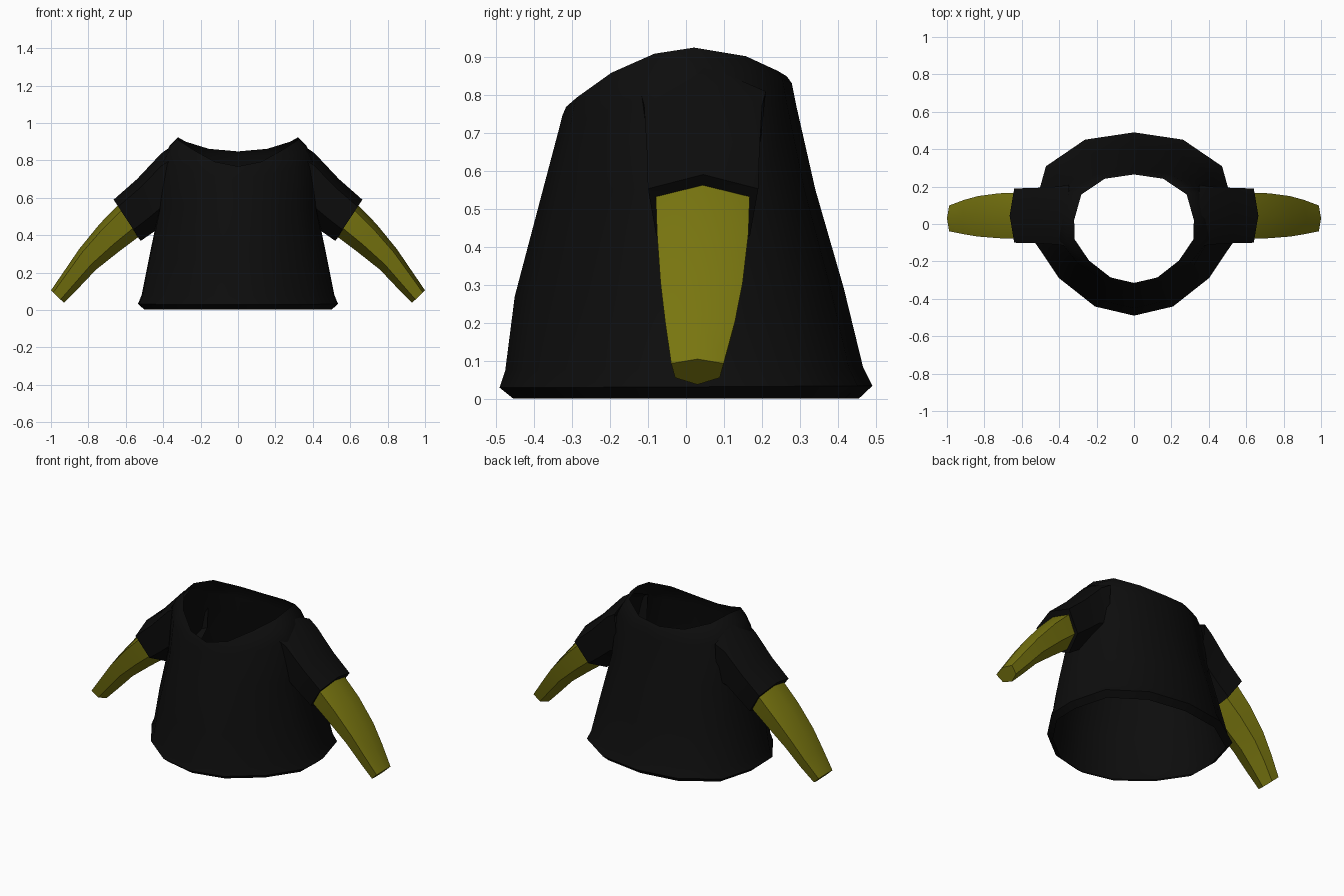
import bpy, bmesh, math

if "Cube" in bpy.data.objects:
    bpy.data.objects.remove(bpy.data.objects["Cube"])


def material(name, rgb):
    m = bpy.data.materials.new(name)
    m.diffuse_color = (*rgb, 1)
    m.use_nodes = True
    m.node_tree.nodes["Principled BSDF"].inputs["Base Color"].default_value = m.diffuse_color
    return m


BLACK = material("black cloth", (0.004, 0.004, 0.004))
OLIVE = material("olive yellow", (0.19, 0.18, 0.005))


def loft(name, rings, mat, cap=False, mirror=False):
    """Skin a list of closed rings, optionally capping the last and mirroring in x."""
    bm = bmesh.new()
    loops = [[bm.verts.new(p) for p in ring] for ring in rings]
    n = len(loops[0])
    for a, b in zip(loops, loops[1:]):
        for i in range(n):
            j = (i + 1) % n
            bm.faces.new((a[i], a[j], b[j], b[i]))
    if cap:
        bm.faces.new(loops[-1])
    mesh = bpy.data.meshes.new(name)
    bm.to_mesh(mesh)
    bm.free()
    mesh.materials.append(mat)
    ob = bpy.data.objects.new(name, mesh)
    bpy.context.collection.objects.link(ob)
    bpy.ops.object.select_all(action='DESELECT')
    bpy.context.view_layer.objects.active = ob
    ob.select_set(True)
    bpy.ops.object.shade_smooth_by_angle(angle=math.radians(40))
    if mirror:
        ob.modifiers.new("mirror", 'MIRROR')
    return ob


# Fourteen-sided torso outline, x and y in -1..1, front to back
HALF = [(0, -1), (.39, -.90), (.75, -.59), (.99, -.2),
        (1, .16), (.88, .63), (.49, .92), (0, 1)]
OUTLINE = HALF + [(-x, y) for x, y in HALF[-2:0:-1]]


def torso_ring(rx, y_front, y_back, z_front, z_side, z_back):
    yc, ry = (y_front + y_back) / 2, (y_back - y_front) / 2
    tilt, bend = (z_back - z_front) / 2, (z_back + z_front) / 2 - z_side
    return [(u * rx, yc + v * ry, z_side + tilt * v + bend * v * v) for u, v in OUTLINE]


# Open shirt body, hem to neckline
loft("shirt_body", [torso_ring(*r) for r in [
    (.500, -.455, .455, .002, .002, .002),
    (.535, -.490, .490, .030, .032, .035),
    (.515, -.475, .465, .075, .080, .085),
    (.475, -.450, .415, .270, .280, .290),
    (.420, -.376, .340, .550, .550, .550),
    (.405, -.335, .290, .705, .800, .770),
    (.365, -.325, .278, .745, .875, .830),
    (.320, -.315, .265, .768, .920, .848),
]], BLACK)


def limb_ring(top, bottom, yc, half_w):
    """Six-sided section between a top and a bottom (x, z) point."""
    pts = [(1, 0), (.83, 1), (.27, .85), (0, 0), (.27, -.85), (.83, -1)]
    return [(bottom[0] + (top[0] - bottom[0]) * t, yc + s * half_w,
             bottom[1] + (top[1] - bottom[1]) * t) for t, s in pts]


# Short sleeves, shoulder to cuff, with a turned-in edge
loft("sleeves", [limb_ring(*r) for r in [
    ((.35, .880), (.34, .46), .045, .165),
    ((.41, .838), (.40, .45), .045, .155),
    ((.54, .700), (.455, .415), .045, .148),
    ((.665, .590), (.520, .370), .045, .145),
    ((.642, .562), (.534, .388), .044, .120),
]], BLACK, mirror=True)

# Bare arms, tapering to a capped wrist
loft("arms", [limb_ring(*r) for r in [
    ((.60, .600), (.50, .420), .045, .122),
    ((.65, .553), (.540, .385), .044, .123),
    ((.74, .460), (.640, .310), .044, .120),
    ((.85, .325), (.760, .215), .041, .108),
    ((.92, .222), (.850, .120), .037, .092),
    ((1.0, .105), (.930, .038), .030, .069),
]], OLIVE, cap=True, mirror=True)
